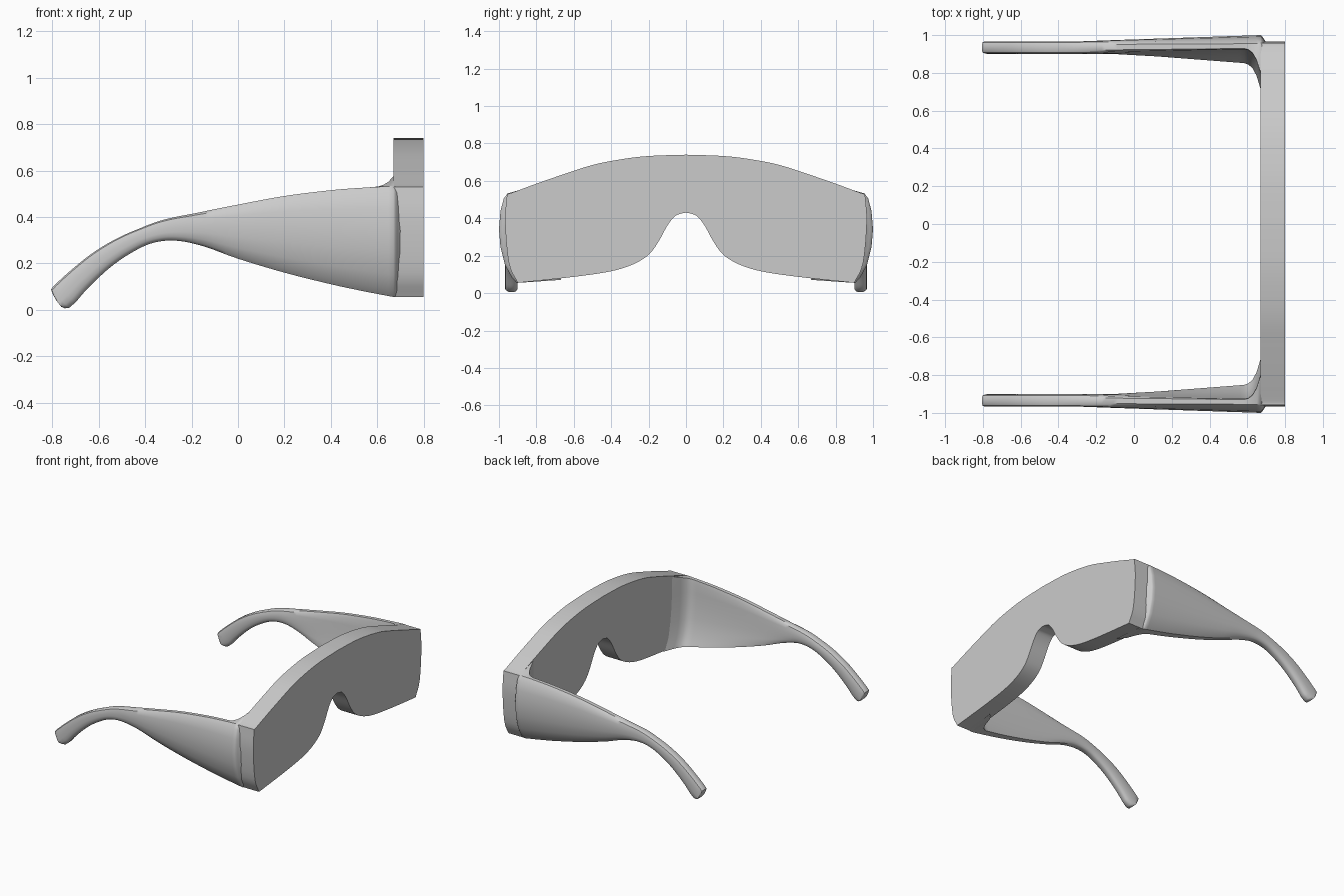
import bpy, bmesh, math

if "Cube" in bpy.data.objects:
    bpy.data.objects.remove(bpy.data.objects["Cube"])


def spline(pts, n):
    """Catmull-Rom through points of any dimension."""
    p = [tuple(2 * a - b for a, b in zip(pts[0], pts[1]))] + pts
    p.append(tuple(2 * a - b for a, b in zip(pts[-1], pts[-2])))
    out = []
    for i in range(1, len(p) - 2):
        for k in range(n):
            t = k / n
            out.append(tuple(
                0.5 * (2 * b + (c - a) * t + (2 * a - 5 * b + 4 * c - d) * t * t
                       + (3 * b - a - 3 * c + d) * t ** 3)
                for a, b, c, d in zip(*p[i - 1:i + 3])))
    return out + [pts[-1]]


def loft(name, rings, cap_first=True, mirror=False):
    bm = bmesh.new()
    vs = [[bm.verts.new(c) for c in ring] for ring in rings]
    n = len(vs[0])
    for a, b in zip(vs, vs[1:]):
        for i in range(n):
            j = (i + 1) % n
            bm.faces.new((a[i], a[j], b[j], b[i]))
    if cap_first:
        bm.faces.new(vs[0])
    bm.faces.new(vs[-1])
    bmesh.ops.recalc_face_normals(bm, faces=bm.faces)
    me = bpy.data.meshes.new(name)
    bm.to_mesh(me)
    bm.free()
    ob = bpy.data.objects.new(name, me)
    bpy.context.collection.objects.link(ob)
    bpy.ops.object.select_all(action='DESELECT')
    ob.select_set(True)
    bpy.context.view_layer.objects.active = ob
    bpy.ops.object.shade_smooth_by_angle(angle=math.radians(38))
    if mirror:
        mod = ob.modifiers.new("Mirror", 'MIRROR')
        mod.use_axis = (False, True, False)
    return ob


# Front shield: half outline from top centre to nose bridge, mirrored
top = spline([(0, .74), (.2, .733), (.35, .715), (.5, .685), (.65, .637),
              (.8, .585), (.93, .537), (.957, .53)], 4)
side = spline([(.957, .53), (.967, .38), (.947, .16), (.9, .055)], 4)
bottom = spline([(.9, .055), (.6, .087), (.4, .117), (.28, .155), (.2, .205),
                 (.15, .27), (.1, .36), (.06, .41), (.03, .424), (0, .43)], 4)
half = top[:-1] + side[:-1] + bottom
outline = half + [(-y, z) for y, z in half[-2:0:-1]]
loft("front_shield", [[(x, y, z) for y, z in outline] for x in (.67, .80)])

# Temple cross-section: fractions of height, with outer and inner y values
T = [0, .06, .2, .4, .6, .8, .94, 1]
WIDE_OUT = [.955, .975, .992, 1.0, .992, .968, .932, .905]
WIDE_IN = [.93, .927, .925, .918, .905, .885, .858, .845]
TIP_OUT = [.95, .962, .966, .967, .967, .964, .955, .945]
TIP_IN = [.92, .908, .903, .9, .9, .903, .91, .92]


def section(xt, zt, xb, zb):
    w = min(1, max(0, (xt + .3) / .97))
    fillet = .13 * max(0, (min(xt, .672) - .56) / .11) ** 3.5
    s = min(1, max(0, (xt - .67) / .035))
    step = .038 * s * s * (3 - 2 * s)
    ring_out, ring_in = [], []
    for i, t in enumerate(T):
        x, z = xt + (xb - xt) * t, zt + (zb - zt) * t
        yo = WIDE_OUT[i] * w + TIP_OUT[i] * (1 - w) - step
        yi = WIDE_IN[i] * w + TIP_IN[i] * (1 - w) - fillet - step
        lift = fillet * (.33 if t < .1 else .1 if t > .9 else 0)
        ring_out.append((x, yo, z))
        ring_in.append((x, yi, z + lift))
    return ring_out + ring_in[::-1]


# Temple arms: top edge (x, z) and bottom edge (x, z) at each station
stations = spline([
    (.67, .533, .67, .055), (.54, .526, .54, .08), (.4, .515, .4, .11),
    (.2, .49, .2, .16), (0, .453, 0, .22), (-.17, .419, -.15, .274),
    (-.32, .388, -.27, .298), (-.43, .348, -.37, .287),
    (-.53, .303, -.46, .245), (-.63, .242, -.55, .183),
    (-.72, .17, -.64, .1), (-.79, .107, -.70, .032)], 6)
hinge = [(x, .53, x, .057) for x in (.71, .702, .694, .686, .678)]
tip = [(-.806, .088, -.728, .008), (-.797, .065, -.747, .006),
       (-.783, .04, -.762, .013)]
loft("temple_arm", [section(*s) for s in hinge + stations + tip],
     cap_first=False, mirror=True)
